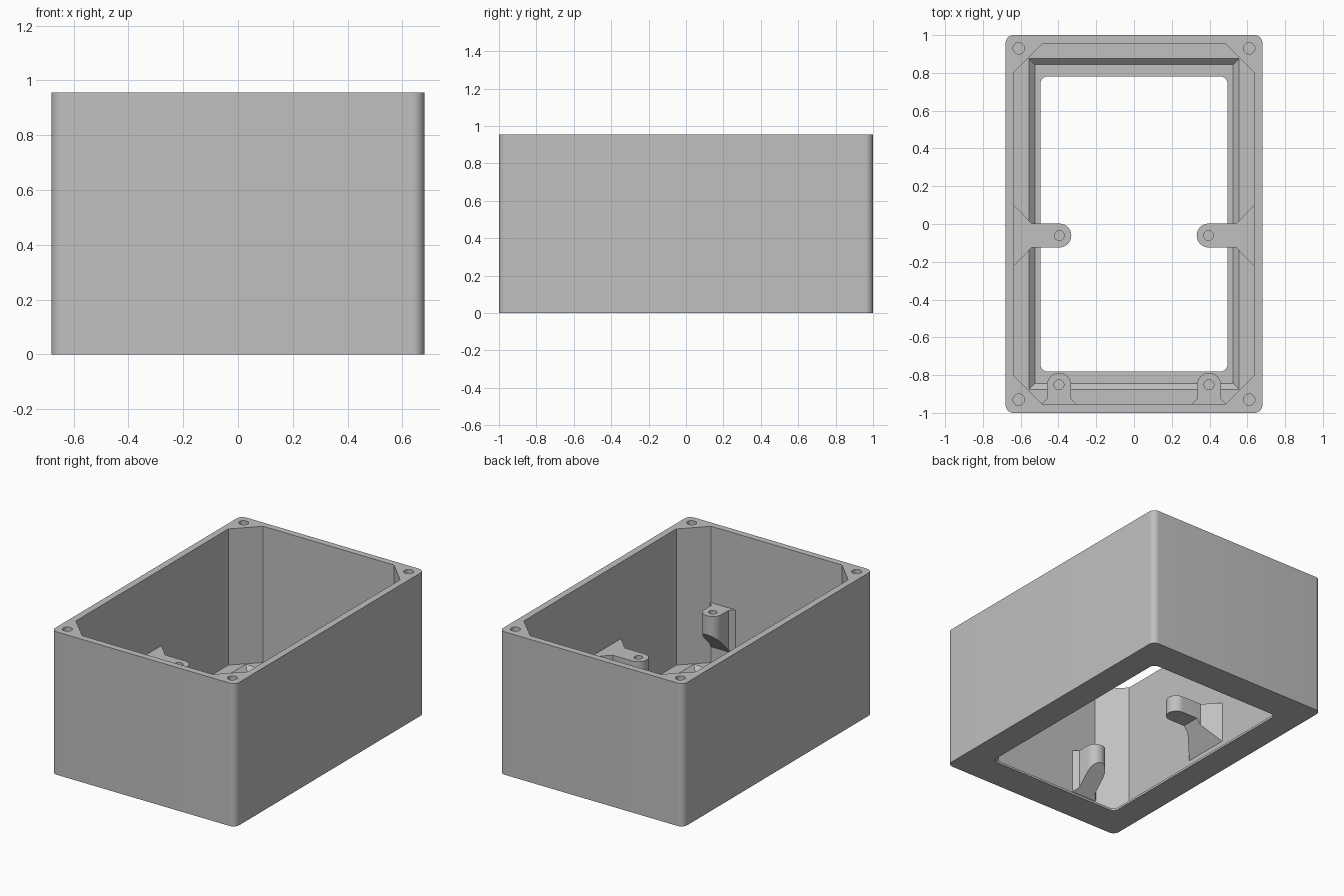
import bpy, bmesh
from math import cos, sin, pi, radians

cube = bpy.data.objects.get("Cube")
if cube:
    bpy.data.objects.remove(cube, do_unlink=True)

grey = bpy.data.materials.new("plain_grey")
grey.use_nodes = True
grey.diffuse_color = (0.53, 0.53, 0.53, 1)
grey.node_tree.nodes["Principled BSDF"].inputs["Base Color"].default_value = grey.diffuse_color

HEIGHT = 0.955
WALL_X, WALL_Y = 0.635, 0.956      # inner wall faces
BRACKET_TOP = 0.445


def arc(cx, cy, r, start, end, steps):
    angles = [start + (end - start) * i / steps for i in range(steps + 1)]
    return [(cx + r * cos(a), cy + r * sin(a)) for a in angles]


def rounded_rect(hx, hy, r):
    pts = []
    for k, (sx, sy) in enumerate([(1, 1), (-1, 1), (-1, -1), (1, -1)]):
        pts += arc(sx * (hx - r), sy * (hy - r), r, k * pi / 2, (k + 1) * pi / 2, 10)
    return pts


def rect(hx, hy):
    return [(hx, hy), (-hx, hy), (-hx, -hy), (hx, -hy)]


def circle(cx, cy, r):
    return arc(cx, cy, r, 0, 2 * pi, 32)[:-1]


def finish(bm, name):
    bmesh.ops.recalc_face_normals(bm, faces=bm.faces)
    mesh = bpy.data.meshes.new(name)
    bm.to_mesh(mesh)
    bm.free()
    mesh.materials.append(grey)
    obj = bpy.data.objects.new(name, mesh)
    bpy.context.collection.objects.link(obj)
    return obj


def loft(low, high, z0, z1):
    """Closed solid between two outlines with equal point counts."""
    bm = bmesh.new()
    a = [bm.verts.new((x, y, z0)) for x, y in low]
    b = [bm.verts.new((x, y, z1)) for x, y in high]
    bm.faces.new(a)
    bm.faces.new(b)
    for i in range(len(a)):
        j = (i + 1) % len(a)
        bm.faces.new((a[i], a[j], b[j], b[i]))
    return bm


def prism(name, pts, z0, z1):
    return finish(loft(pts, pts, z0, z1), name)


def bake(obj):
    """Replace the mesh by its modified version."""
    graph = bpy.context.evaluated_depsgraph_get()
    mesh = bpy.data.meshes.new_from_object(obj.evaluated_get(graph))
    obj.modifiers.clear()
    obj.data = mesh


def cut(obj, cutter):
    cutter.hide_render = True
    mod = obj.modifiers.new("cut", 'BOOLEAN')
    mod.operation = 'DIFFERENCE'
    mod.solver = 'EXACT'
    mod.object = cutter
    bake(obj)
    bpy.data.objects.remove(cutter, do_unlink=True)


# Housing: rounded block, chamfered cavity, sloped floor rim and window opening
housing = prism("housing", rounded_rect(0.68, 1.0, 0.042), 0, HEIGHT)
c = 0.152
cavity = []
for sx, sy in [(1, 1), (-1, 1), (-1, -1), (1, -1)]:
    corner = [(sx * WALL_X, sy * (WALL_Y - c)), (sx * (WALL_X - c), sy * WALL_Y)]
    cavity += corner if sx * sy > 0 else corner[::-1]
FLOOR, LIP = 0.045, 0.015
cut(housing, prism("cavity_cutter", cavity, FLOOR, 1.1))
rim = loft(rect(0.525, 0.845), rect(0.558, 0.878), LIP, FLOOR + 0.003)
cut(housing, finish(rim, "rim_cutter"))
cut(housing, prism("window_cutter", rounded_rect(0.495, 0.782, 0.04), -0.1, 0.2))

# Screw holes in the four top corners
for sx in (-1, 1):
    for sy in (-1, 1):
        cut(housing, prism("hole_cutter", circle(sx * 0.61, sy * 0.93, 0.03), 0.6, 1.1))


def bracket(name, flare, neck, reach, base, slope, ledge, place):
    """Screw bracket; d is the distance from its wall, t runs along the wall."""
    r = 0.063
    pts = [(-0.01, -flare), (0, -flare), (neck, -r)]
    pts += arc(reach, 0, r, -pi / 2, pi / 2, 20)
    pts += [(neck, r), (0, flare), (-0.01, flare)]
    bm = loft(pts, pts, 0, BRACKET_TOP)
    # Underside slopes down towards the wall
    bmesh.ops.bisect_plane(bm, geom=bm.verts[:] + bm.edges[:] + bm.faces[:],
                           plane_co=(ledge, 0, 0), plane_no=(1, 0, 0))
    for v in bm.verts:
        if v.co.z < 0.01:
            v.co.z = base + slope * min(v.co.x, ledge)
    obj = finish(bm, name)
    cut(obj, prism("hole_cutter", circle(reach, 0, 0.026), 0.36, 0.6))
    for v in obj.data.vertices:
        v.co.x, v.co.y = place(v.co.x, v.co.y)
    mod = obj.modifiers.new("mirror", 'MIRROR')
    mod.use_mirror_merge = False
    bake(obj)
    return obj


# Side brackets on the long walls, end brackets on the front wall
side = bracket("side_brackets", 0.16, 0.095, 0.24, 0.17, 1.3, 0.125,
               lambda d, t: (WALL_X - d, t - 0.061))
end = bracket("end_brackets", 0.095, 0.03, 0.105, 0.15, 1.0, 0.2,
              lambda d, t: (0.397 + t, d - WALL_Y))

# Consistent normals and smooth rounds with sharp edges
for obj in (housing, side, end):
    bm = bmesh.new()
    bm.from_mesh(obj.data)
    bmesh.ops.recalc_face_normals(bm, faces=bm.faces)
    bm.to_mesh(obj.data)
    bm.free()
    bpy.ops.object.select_all(action='DESELECT')
    obj.select_set(True)
    bpy.context.view_layer.objects.active = obj
    bpy.ops.object.shade_smooth_by_angle(angle=radians(25))
